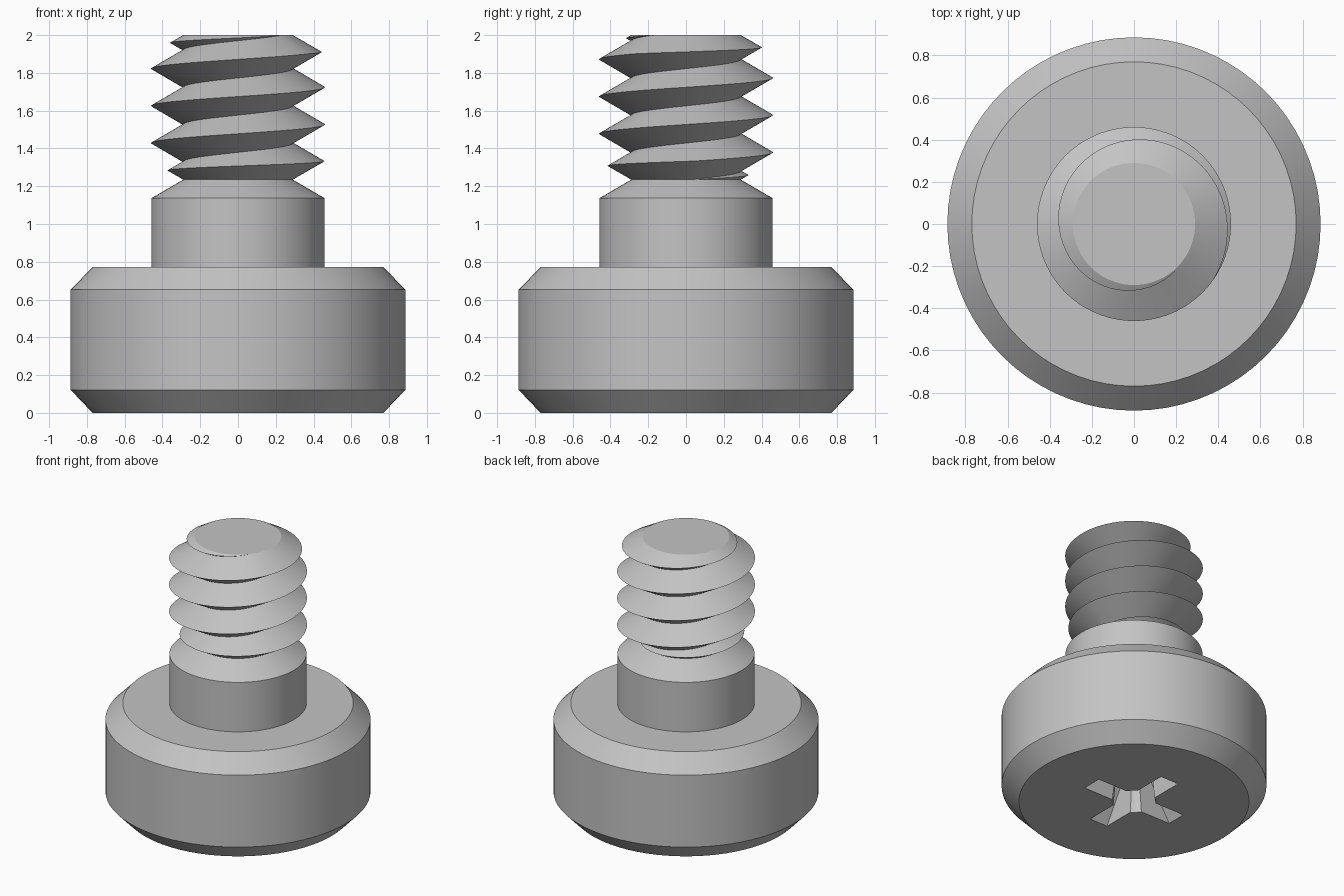
import bpy, bmesh, math
from mathutils import Matrix

cube = bpy.data.objects.get("Cube")
if cube:
    bpy.data.objects.remove(cube, do_unlink=True)

SEG = 72            # sides of every round part
ROOT = 0.29         # thread root radius
BASE, TOP = 1.235, 2.0
PITCH = 0.197
FLANK = math.tan(math.radians(60))

steel = bpy.data.materials.new("grey_steel")
steel.use_nodes = True
colour = (0.55, 0.55, 0.55, 1)
steel.diffuse_color = colour
steel.node_tree.nodes["Principled BSDF"].inputs["Base Color"].default_value = colour


def finish(name, bm):
    bmesh.ops.recalc_face_normals(bm, faces=bm.faces)
    mesh = bpy.data.meshes.new(name)
    bm.to_mesh(mesh)
    bm.free()
    obj = bpy.data.objects.new(name, mesh)
    bpy.context.collection.objects.link(obj)
    mesh.materials.append(steel)
    return obj


def activate(obj):
    bpy.ops.object.select_all(action='DESELECT')
    obj.select_set(True)
    bpy.context.view_layer.objects.active = obj


def smooth(obj):
    activate(obj)
    bpy.ops.object.shade_smooth_by_angle(angle=math.radians(25))


def lathe(name, profile):
    """Turn (radius, height) points into a capped solid."""
    bm = bmesh.new()
    rings = []
    for r, z in profile:
        rings.append([bm.verts.new((r * math.cos(a), r * math.sin(a), z))
                      for a in (math.tau * i / SEG for i in range(SEG))])
    for low, high in zip(rings, rings[1:]):
        for i in range(SEG):
            j = (i + 1) % SEG
            bm.faces.new((low[i], low[j], high[j], high[i]))
    bm.faces.new(rings[0][::-1])
    bm.faces.new(rings[-1])
    return finish(name, bm)


def tapered_box(name, length, width, depth, taper):
    """Cross bar, narrowing from its mouth just below z = 0 up to its floor."""
    bm = bmesh.new()
    bmesh.ops.create_cube(bm, size=1)
    for v in bm.verts:
        deep = v.co.z > 0
        v.co.x *= length * (taper if deep else 1)
        v.co.y *= width * (0.85 if deep else 1)
        v.co.z = depth if deep else -0.01
    return finish(name, bm)


def cut(target, cutter):
    mod = target.modifiers.new("recess", 'BOOLEAN')
    mod.operation = 'DIFFERENCE'
    mod.solver = 'EXACT'
    mod.object = cutter
    activate(target)
    bpy.ops.object.modifier_apply(modifier=mod.name)
    bpy.data.objects.remove(cutter, do_unlink=True)


# Chamfered head with a cross recess underneath
head = lathe("head", [(0.77, 0), (0.886, 0.122), (0.886, 0.652), (0.77, 0.772)])
for turn in (0, math.pi / 2):
    bar = tapered_box("recess_bar", 0.75, 0.148, 0.34, 0.4)
    bar.data.transform(Matrix.Rotation(turn, 4, 'Z'))
    cut(head, bar)
cut(head, lathe("recess_core", [(0.147, -0.01), (0.11, 0.36)]))
smooth(head)

# Plain shank with a conical shoulder
smooth(lathe("shank", [(0.458, 0.7), (0.458, 1.137), (ROOT, BASE)]))


# Helical thread: a V-shaped ridge that fades out at both ends
def clamp(z):
    return min(max(z, BASE), TOP)


def point(bm, i, r, z):
    a = math.tau * i / SEG
    return bm.verts.new((r * math.cos(a), r * math.sin(a), z))


bm = bmesh.new()
steps = range(-SEG, 4 * SEG + 1)
valley_z = lambda i: clamp(1.2315 + PITCH * i / SEG)
rows = []
for i in steps:
    lo, hi = valley_z(i), valley_z(i + SEG)
    crest = ROOT + FLANK * (hi - lo) / 2
    rows.append((point(bm, i, ROOT, lo), point(bm, i, crest, (lo + hi) / 2),
                 point(bm, i, ROOT, hi)))
for a, b in zip(rows, rows[1:]):
    for k in (0, 1):
        bm.faces.new((a[k], b[k], b[k + 1], a[k + 1]))
bmesh.ops.remove_doubles(bm, verts=bm.verts, dist=0.00005)
rim = [e for e in bm.edges if e.is_boundary and min(v.co.z for v in e.verts) > TOP - 0.001]
bmesh.ops.holes_fill(bm, edges=rim, sides=0)
smooth(finish("thread", bm))
